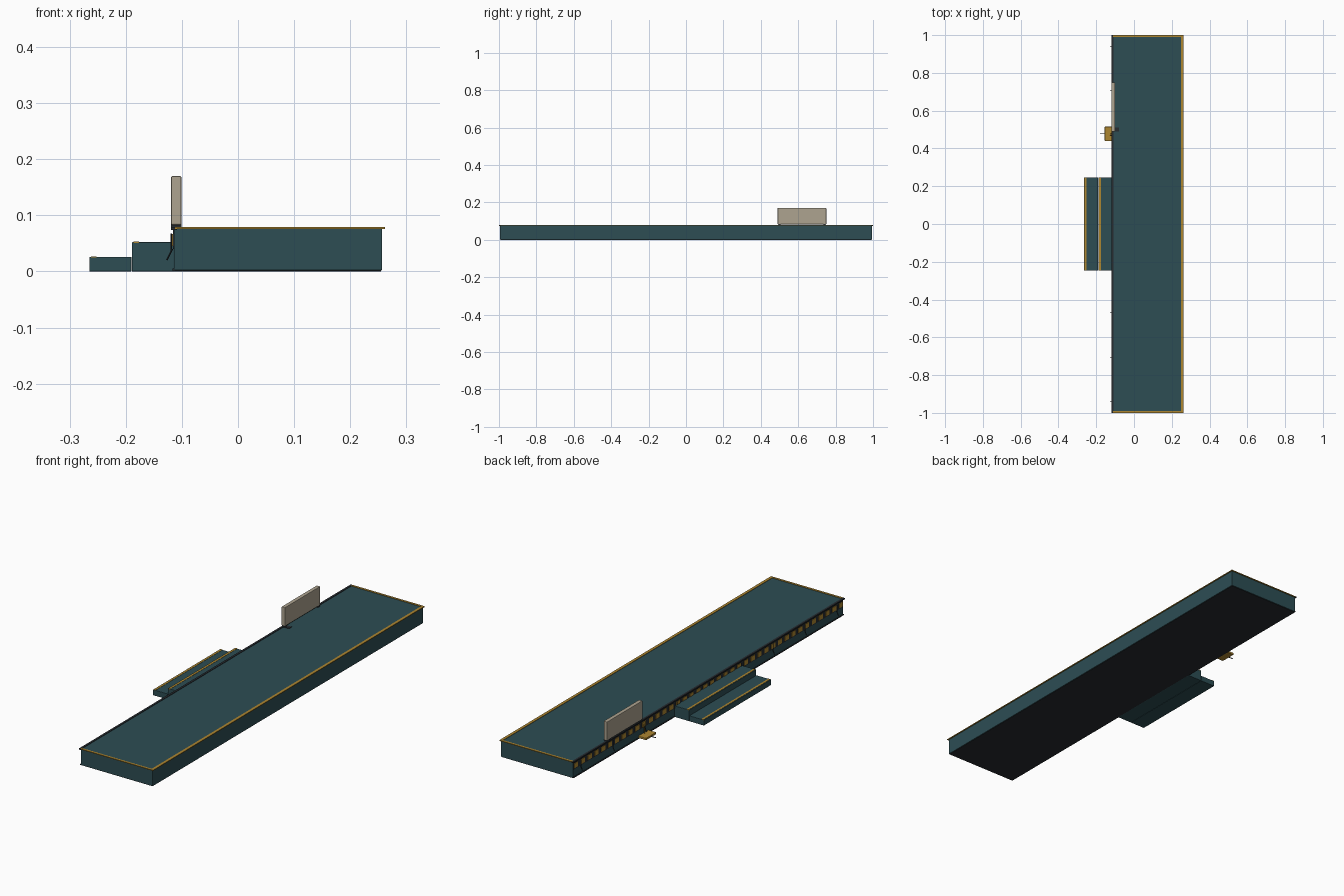
import bpy, math
from mathutils import Vector

if "Cube" in bpy.data.objects:
    bpy.data.objects.remove(bpy.data.objects["Cube"])


def material(name, rgb):
    m = bpy.data.materials.new(name)
    m.diffuse_color = (*rgb, 1)
    m.use_nodes = True
    m.node_tree.nodes["Principled BSDF"].inputs["Base Color"].default_value = m.diffuse_color
    return m


TEAL = material("teal_carpet", (0.026, 0.075, 0.088))
GOLD = material("gold_trim", (0.42, 0.24, 0.03))
DARK = material("dark_metal", (0.02, 0.025, 0.03))
CREAM = material("cream_panel", (0.42, 0.37, 0.28))


def box(name, x, y, z, mat, bevel=0.0):
    lo, hi = Vector((x[0], y[0], z[0])), Vector((x[1], y[1], z[1]))
    bpy.ops.mesh.primitive_cube_add(size=1, location=(lo + hi) / 2)
    o = bpy.context.object
    o.name = name
    o.scale = hi - lo
    bpy.ops.object.transform_apply(location=False, rotation=False, scale=True)
    o.data.materials.append(mat)
    if bevel:
        b = o.modifiers.new("bevel", 'BEVEL')
        b.width = bevel
        b.segments = 2
    return o


def rod(name, a, b, r, mat):
    a, b = Vector(a), Vector(b)
    bpy.ops.mesh.primitive_cylinder_add(vertices=8, radius=r, depth=(b - a).length, location=(a + b) / 2)
    o = bpy.context.object
    o.name = name
    o.rotation_euler = (b - a).to_track_quat('Z', 'Y').to_euler()
    o.data.materials.append(mat)
    return o


# Main platform
box("platform", (-0.114, 0.257), (-0.995, 0.995), (0.002, 0.077), TEAL, 0.001)
box("platform_base", (-0.114, 0.255), (-0.993, 0.993), (0.0, 0.003), DARK)

# Gold edging on three sides, dark lip along the step side
box("right_edging", (0.249, 0.262), (-1, 1), (0.0755, 0.079), GOLD)
for s, n in ((-1, "front"), (1, "back")):
    box(n + "_edging", (-0.112, 0.249), sorted((s * 0.99, s * 1.0)), (0.0755, 0.079), GOLD)
box("lip", (-0.119, -0.109), (-1, 1), (0.0735, 0.079), DARK)
box("lower_rail", (-0.117, -0.113), (-0.995, 0.995), (0.001, 0.005), DARK)

# Row of small gold panels under the lip
box("panel_strip", (-0.1155, -0.113), (-0.99, 0.99), (0.040, 0.0735), DARK)
count = 40
for i in range(count):
    y = -0.975 + 1.95 * i / (count - 1)
    box("small_panel", (-0.1175, -0.115), (y - 0.014, y + 0.014), (0.045, 0.067), GOLD)

# Small hooked brackets on the step side
for i in range(-4, 5):
    y = i * 0.2355
    rod("bracket_arm", (-0.117, y, 0.040), (-0.127, y, 0.020), 0.0013, DARK)
    rod("bracket_stem", (-0.119, y, 0.037), (-0.119, y, 0.068), 0.0013, DARK)

# Two steps with gold nosings
for n, x0, x1, h in (("lower", -0.265, -0.190, 0.026), ("upper", -0.189, -0.114, 0.052)):
    box(n + "_step", (x0, x1), (-0.247, 0.247), (0, h), TEAL, 0.001)
    box(n + "_step_nosing", (x0 + 0.003, x0 + 0.013), (-0.247, 0.247), (h - 0.002, h + 0.001), GOLD)

# Upright panel and its feet
box("upright_panel", (-0.119, -0.101), (0.49, 0.75), (0.083, 0.170), CREAM, 0.002)
for y in (0.50, 0.74):
    box("panel_foot", (-0.119, -0.101), (y - 0.006, y + 0.006), (0.077, 0.085), DARK)
box("foot_plate", (-0.118, -0.080), (0.49, 0.51), (0.077, 0.0795), DARK)

# Small gold pedal with a rod beside the platform
box("pedal", (-0.155, -0.114), (0.44, 0.515), (0.004, 0.014), GOLD, 0.002)
rod("pedal_rod", (-0.180, 0.478, 0.009), (-0.120, 0.478, 0.009), 0.002, DARK)
rod("pedal_post", (-0.122, 0.478, 0.009), (-0.118, 0.478, 0.055), 0.002, GOLD)
